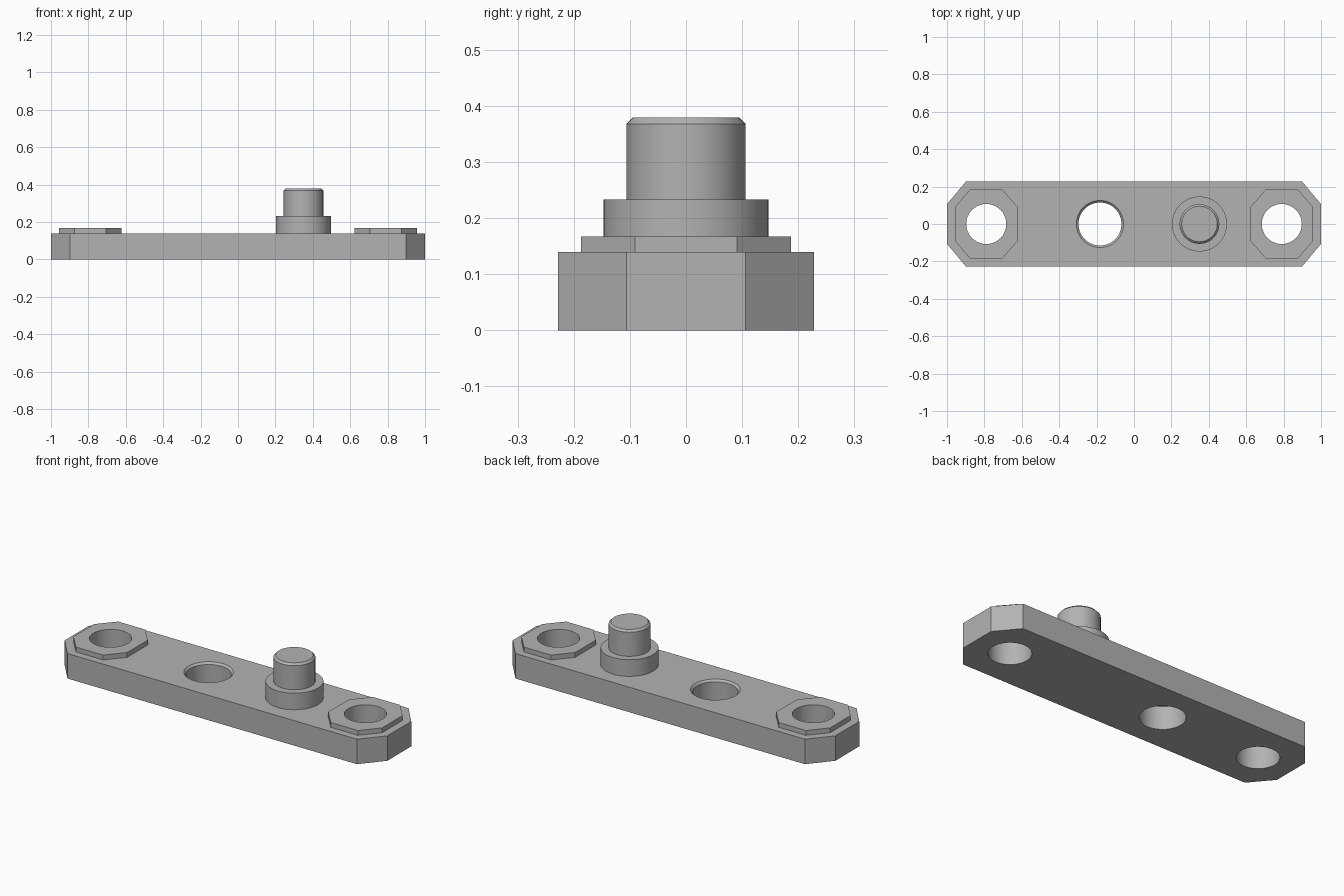
import bpy
import math

cube = bpy.data.objects.get("Cube")
if cube:
    bpy.data.objects.remove(cube, do_unlink=True)

grey = bpy.data.materials.new("plain grey")
grey.use_nodes = True
grey.diffuse_color = (0.45, 0.45, 0.45, 1)
grey.node_tree.nodes["Principled BSDF"].inputs["Base Color"].default_value = (0.45, 0.45, 0.45, 1)


def stack(name, rings):
    """Solid skinned through equal-length rings of points, from bottom to top."""
    n = len(rings[0])
    verts = [p for ring in rings for p in ring]
    faces = [tuple(reversed(range(n))), tuple(range(len(verts) - n, len(verts)))]
    for level in range(len(rings) - 1):
        a = level * n
        faces += [(a + i, a + (i + 1) % n, a + n + (i + 1) % n, a + n + i) for i in range(n)]
    mesh = bpy.data.meshes.new(name)
    mesh.from_pydata(verts, [], faces)
    mesh.materials.append(grey)
    obj = bpy.data.objects.new(name, mesh)
    bpy.context.collection.objects.link(obj)
    return obj


def block(name, x, half_x, half_y, cut_x, cut_y, z0, z1):
    """Rectangular block with its four upright corners cut off."""
    ix, iy = half_x - cut_x, half_y - cut_y
    outline = [(half_x, -iy), (half_x, iy), (ix, half_y), (-ix, half_y),
               (-half_x, iy), (-half_x, -iy), (-ix, -half_y), (ix, -half_y)]
    return stack(name, [[(x + px, py, z) for px, py in outline] for z in (z0, z1)])


def turned(name, x, profile, sides=64):
    """Round solid from (radius, height) pairs."""
    turns = [2 * math.pi * i / sides for i in range(sides)]
    return stack(name, [[(x + r * math.cos(t), r * math.sin(t), z) for t in turns]
                        for r, z in profile])


def activate(obj):
    bpy.ops.object.select_all(action="DESELECT")
    obj.select_set(True)
    bpy.context.view_layer.objects.active = obj


def drill(obj, x, profile):
    cutter = turned("hole_cutter", x, profile)
    cutter.hide_render = True
    mod = obj.modifiers.new("hole", "BOOLEAN")
    mod.operation = "DIFFERENCE"
    mod.solver = "EXACT"
    mod.object = cutter
    activate(obj)
    bpy.ops.object.modifier_apply(modifier=mod.name)
    bpy.data.objects.remove(cutter, do_unlink=True)


def smooth(obj):
    activate(obj)
    bpy.ops.object.shade_smooth_by_angle(angle=math.radians(30))


TOP = 0.14
END_X = 0.79
END_HOLE = [(0.107, -0.1), (0.107, 0.3)]

# Base bar with clipped corners
bar = block("base_bar", 0, 1, 0.228, 0.102, 0.122, 0, TOP)

# Raised end pads, with bores running through pad and bar
for side, x in (("left", END_X), ("right", -END_X)):
    pad = block(side + "_end_pad", x, 0.167, 0.187, 0.083, 0.096, TOP, 0.167)
    drill(pad, x, END_HOLE)
    drill(bar, x, END_HOLE)
    smooth(pad)

# Middle bore with a bevelled upper rim
drill(bar, -0.182, [(0.115, -0.1), (0.115, TOP - 0.011), (0.126, TOP), (0.126, 0.2)])
smooth(bar)

# Stepped pin: wide collar and bevelled post
PIN_X = 0.35
smooth(turned("pin_collar", PIN_X, [(0.147, TOP), (0.147, 0.233)]))
smooth(turned("pin_post", PIN_X, [(0.106, 0.233), (0.106, 0.368), (0.095, 0.379)]))
